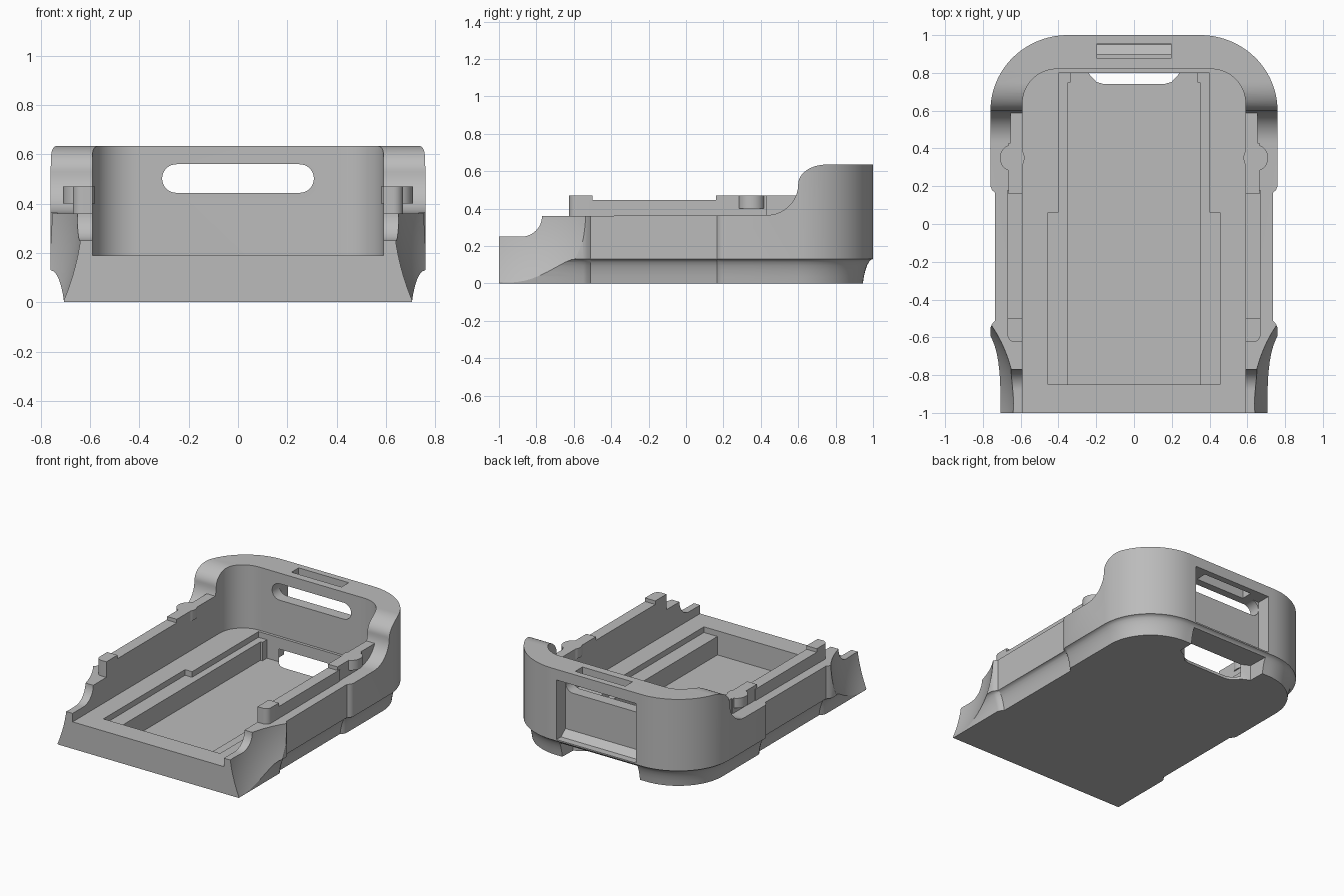
import bpy, bmesh, math
from mathutils import Vector

if "Cube" in bpy.data.objects:
    bpy.data.objects.remove(bpy.data.objects["Cube"], do_unlink=True)

GREY = bpy.data.materials.new("plain grey")
GREY.use_nodes = True
GREY.diffuse_color = (0.5, 0.5, 0.5, 1)
GREY.node_tree.nodes["Principled BSDF"].inputs["Base Color"].default_value = (0.5, 0.5, 0.5, 1)


def finish(name, bm):
    bmesh.ops.recalc_face_normals(bm, faces=bm.faces)
    mesh = bpy.data.meshes.new(name)
    bm.to_mesh(mesh)
    bm.free()
    mesh.materials.append(GREY)
    obj = bpy.data.objects.new(name, mesh)
    bpy.context.collection.objects.link(obj)
    return obj


def loft(name, rings):
    bm = bmesh.new()
    loops = [[bm.verts.new(p) for p in ring] for ring in rings]
    n = len(loops[0])
    for a, b in zip(loops, loops[1:]):
        for i in range(n):
            j = (i + 1) % n
            bm.faces.new((a[i], a[j], b[j], b[i]))
    bm.faces.new(loops[0])
    bm.faces.new(loops[-1])
    return finish(name, bm)


def prism(name, outline, lo, hi, axis="z"):
    place = {"x": lambda a, b, h: (h, a, b),
             "y": lambda a, b, h: (a, h, b),
             "z": lambda a, b, h: (a, b, h)}[axis]
    return loft(name, [[place(a, b, h) for a, b in outline] for h in (lo, hi)])


def box(name, x0, x1, y0, y1, z0, z1):
    return prism(name, [(x0, y0), (x1, y0), (x1, y1), (x0, y1)], z0, z1)


def arc(cx, cy, rx, ry, start, end, n=16):
    angles = [math.radians(start + (end - start) * i / n) for i in range(n + 1)]
    return [(cx + rx * math.cos(t), cy + ry * math.sin(t)) for t in angles]


def mirrored(half):
    return half + [(-x, y) for x, y in reversed(half)]


def cut(target, cutter):
    mod = target.modifiers.new("cut", "BOOLEAN")
    mod.operation = "DIFFERENCE"
    mod.solver = "EXACT"
    mod.object = cutter
    bpy.context.view_layer.update()
    graph = bpy.context.evaluated_depsgraph_get()
    mesh = bpy.data.meshes.new_from_object(target.evaluated_get(graph))
    target.modifiers.clear()
    target.data = mesh
    bpy.data.objects.remove(cutter, do_unlink=True)


# Outer shell: plan outline, pulled in towards the bottom edge
def shell_ring(z, inset):
    side = [(0.76, -1), (0.76, -0.55), (0.752, -0.53), (0.735, -0.51),
            (0.735, 0.165), (0.752, 0.18), (0.76, 0.2)]
    half = [(x - inset, y) for x, y in side]
    half += arc(0.35, 0.6, 0.41 - inset, 0.4 - inset, 0, 90, 24)
    return [(x, y, z) for x, y in mirrored(half)]


levels = []
for i in range(7):
    t = math.radians(25 + 65 * i / 6)
    levels.append((0.13 * (1 - (1 - math.sin(t)) / (1 - math.sin(math.radians(25)))),
                   0.06 * math.cos(t)))
shell = loft("shell", [shell_ring(z, d) for z, d in levels + [(0.635, 0)]])

# Stepped top line: low nose, long ledge, raised back
top = [(-1.2, 0.25)] + arc(-0.88, 0.36, 0.11, 0.11, -90, 0)
top += arc(0.43, 0.53, 0.17, 0.165, -90, 0)
top += arc(0.75, 0.53, 0.15, 0.105, 180, 90)[1:]
top += [(0.75, 1), (-1.2, 1)]
cut(shell, prism("top_cutter", top, -1, 1, "x"))

# Main cavity, open at the front
cut(shell, prism("cavity_cutter", mirrored([(0.59, -1.2)] + arc(0.41, 0.64, 0.18, 0.18, 0, 90)), 0.19, 1))

# Two-level tray in the floor
tray = [(0.455, -0.85), (0.455, 0.06), (0.4, 0.06), (0.4, 0.8)]
cut(shell, prism("tray_cutter", mirrored(tray), 0.15, 0.3))
deep = [(0.35, -0.85), (0.35, 0.75), (0.335, 0.75), (0.335, 0.8)]
cut(shell, prism("deep_tray_cutter", mirrored(deep), 0.02, 0.3))

# Back recess, through slot, top pocket and opening under the back wall
recess = [(0.9, 0.18), (0.95, 0.14), (1.2, 0.14), (1.2, 0.56), (0.9, 0.56)]
cut(shell, prism("recess_cutter", recess, -0.31, 0.31, "x"))
slot = arc(0.25, 0.502, 0.058, 0.058, -90, 90) + arc(-0.25, 0.502, 0.058, 0.058, 90, 270)
cut(shell, prism("slot_cutter", slot, 0.7, 1.2, "y"))
cut(shell, box("pocket_cutter", -0.195, 0.195, 0.875, 0.955, 0.5, 0.8))
opening = [(0.16, 0.74), (0.2, 0.753), (0.23, 0.785), (0.24, 0.8), (0.3, 0.83), (0.31, 1.2)]
cut(shell, prism("opening_cutter", mirrored(opening), -0.1, 0.11))

# Concave grip scoops at the front corners
for s in (1, -1):
    bm = bmesh.new()
    bmesh.ops.create_uvsphere(bm, u_segments=96, v_segments=64, radius=1)
    for v in bm.verts:
        v.co = Vector((v.co.x * 0.74 + s * 1.367, v.co.y * 0.74 - 0.95, v.co.z * 0.88 + 0.4))
    cut(shell, finish("grip_cutter", bm))

# Inner rails with raised tabs and a round peg on each side
parts = [shell]
for s, side in ((1, "left"), (-1, "right")):
    def outline(pts):
        return [(s * x, y) for x, y in pts]
    parts.append(prism(side + "_rail", outline(
        [(0.59, -0.52), (0.67, -0.52), (0.67, 0.18), (0.59, 0.18)]), 0.33, 0.445))
    front = [(0.59, -0.5), (0.59, -0.625)] + arc(0.63, -0.585, 0.04, 0.04, -90, 0, 8) + [(0.67, -0.5)]
    parts.append(prism(side + "_front_tab", outline(front), 0.33, 0.47))
    rear = [(0.59, 0.16), (0.665, 0.16), (0.665, 0.43), (0.655, 0.43), (0.655, 0.59), (0.59, 0.59)]
    parts.append(prism(side + "_rear_tab", outline(rear), 0.33, 0.47))
    parts.append(prism(side + "_peg", outline(arc(0.645, 0.35, 0.065, 0.07, 0, 352.5, 47)), 0.4, 0.47))

# Smooth the curved walls and keep the edges crisp
bpy.ops.object.select_all(action="DESELECT")
for obj in parts:
    obj.select_set(True)
bpy.context.view_layer.objects.active = shell
bpy.ops.object.shade_smooth_by_angle(angle=math.radians(30))
